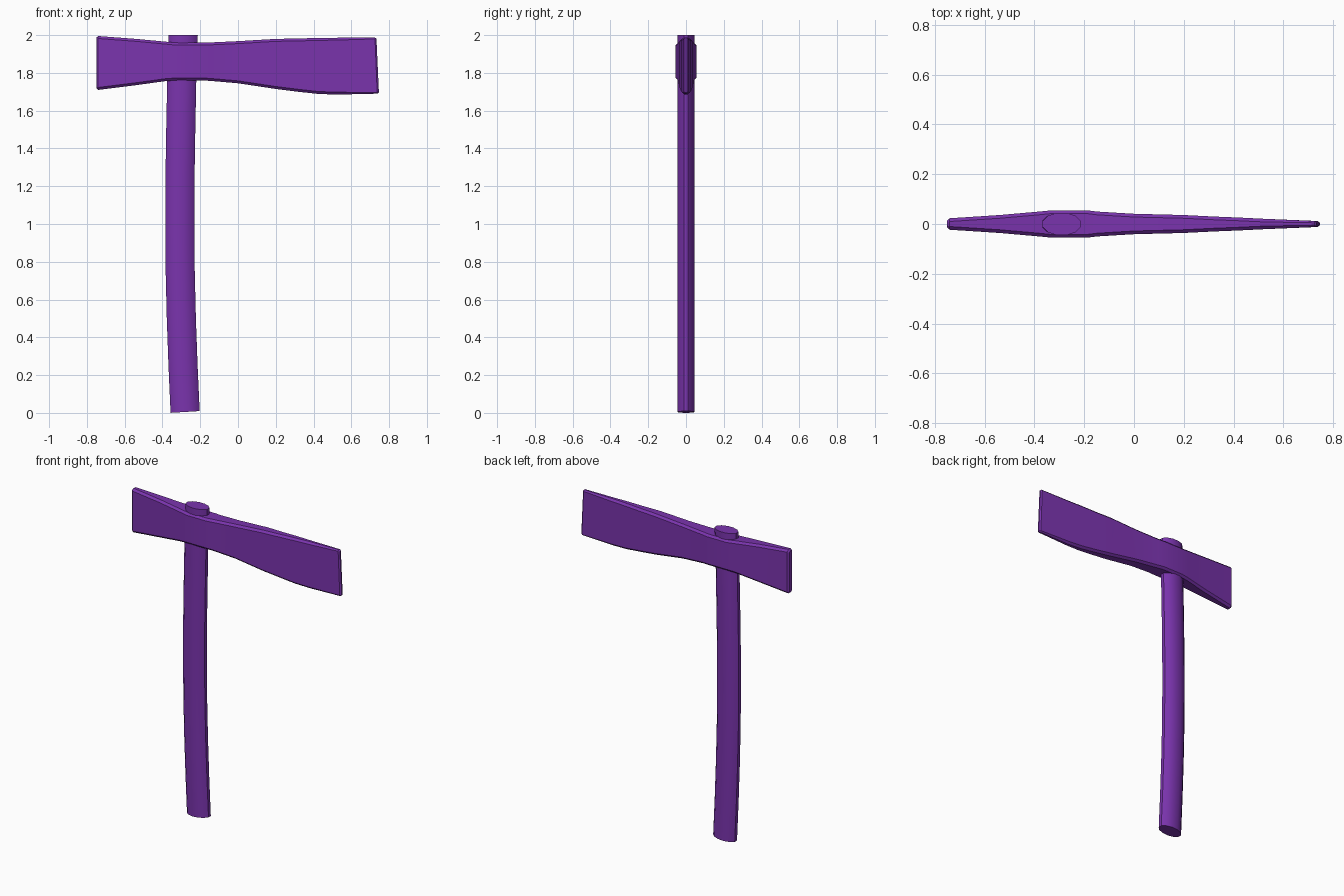
import bpy
import bmesh
import math

if "Cube" in bpy.data.objects:
    bpy.data.objects.remove(bpy.data.objects["Cube"])

purple = bpy.data.materials.new("purple")
purple.use_nodes = True
colour = (0.195, 0.034, 0.42, 1)
purple.diffuse_color = colour
purple.node_tree.nodes["Principled BSDF"].inputs["Base Color"].default_value = colour


def loft(name, rings, angle):
    """Skin a list of equal-length rings and cap both ends."""
    bm = bmesh.new()
    loops = [[bm.verts.new(p) for p in ring] for ring in rings]
    for a, b in zip(loops, loops[1:]):
        for i in range(len(a)):
            j = (i + 1) % len(a)
            bm.faces.new((a[i], a[j], b[j], b[i]))
    bm.faces.new(loops[0])
    bm.faces.new(loops[-1])
    bmesh.ops.recalc_face_normals(bm, faces=bm.faces)
    mesh = bpy.data.meshes.new(name)
    bm.to_mesh(mesh)
    bm.free()
    mesh.materials.append(purple)
    obj = bpy.data.objects.new(name, mesh)
    bpy.context.collection.objects.link(obj)
    bpy.ops.object.select_all(action="DESELECT")
    obj.select_set(True)
    bpy.context.view_layer.objects.active = obj
    bpy.ops.object.shade_smooth_by_angle(angle=math.radians(angle))
    return obj


# Handle: gently bowed oval shaft, rings tilted to follow the path
def handle_ring(x, z, slope, sides=12, rx=0.077, ry=0.046):
    ring = []
    for i in range(sides):
        a = math.tau * (i + 0.5) / sides
        dx = rx * math.cos(a) / math.cos(math.pi / sides)
        ring.append((x + dx, ry * math.sin(a), z + slope * dx))
    return ring


path = [(-0.28, 0.005, 0.06), (-0.291, 0.25, 0.04), (-0.30, 0.5, 0.03),
        (-0.306, 0.75, 0.02), (-0.308, 1.0, 0), (-0.307, 1.25, 0),
        (-0.303, 1.5, 0), (-0.298, 1.75, 0), (-0.29, 2.0, 0)]
loft("handle", [handle_ring(*p) for p in path], 40)


# Head: chamfered cross-sections from the square poll to the thin blade
def head_ring(x, bottom, top, half, lean=0, shrink=0):
    bottom, top, half = bottom + shrink, top - shrink, half - shrink
    c = min(0.013, half * 0.6)
    section = [(half, bottom + c), (half, top - c), (half - c, top), (c - half, top),
               (-half, top - c), (-half, bottom + c), (c - half, bottom), (half - c, bottom)]
    return [(x + lean * (top - z) / (top - bottom), y, z) for y, z in section]


stations = [(-0.75, 1.71, 1.995, 0.022, 0, 0.008), (-0.74, 1.71, 1.995, 0.023),
            (-0.54, 1.735, 1.98, 0.036), (-0.38, 1.757, 1.965, 0.050),
            (-0.33, 1.76, 1.96, 0.055), (-0.19, 1.76, 1.96, 0.055),
            (-0.15, 1.758, 1.961, 0.050), (0.0, 1.745, 1.968, 0.041),
            (0.2, 1.715, 1.98, 0.036), (0.32, 1.70, 1.982, 0.030),
            (0.42, 1.689, 1.985, 0.026), (0.52, 1.685, 1.986, 0.021),
            (0.725, 1.69, 1.987, 0.012, 0.012), (0.733, 1.69, 1.987, 0.011, 0.013, 0.006)]
loft("axe_head", [head_ring(*s) for s in stations], 30)
